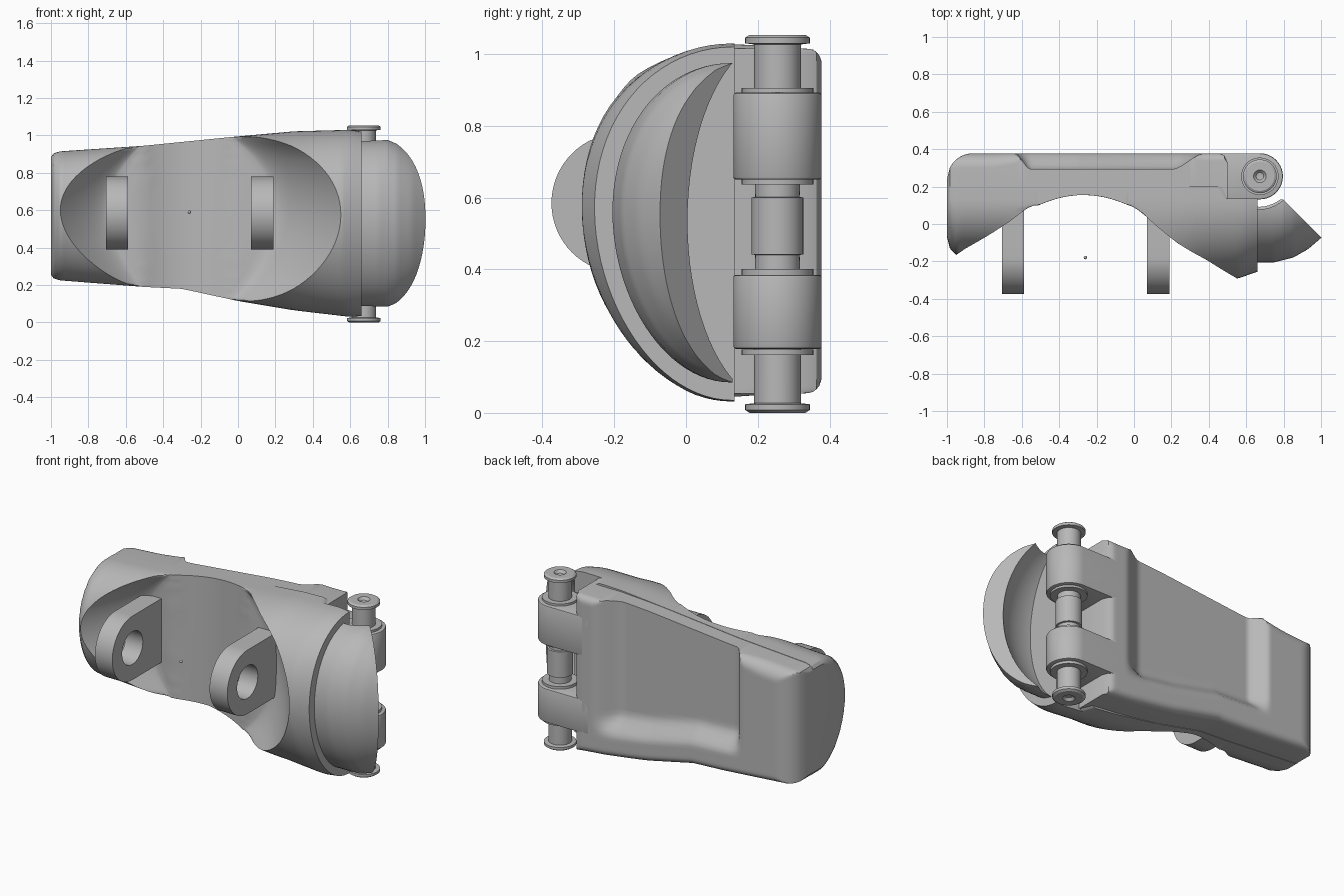
import bpy, bmesh, math
from mathutils import Matrix

if "Cube" in bpy.data.objects:
    bpy.data.objects.remove(bpy.data.objects["Cube"], do_unlink=True)

grey = bpy.data.materials.new("plain grey")
grey.use_nodes = True
COL = (0.48, 0.48, 0.48, 1)
grey.diffuse_color = COL
grey.node_tree.nodes["Principled BSDF"].inputs["Base Color"].default_value = COL


def finish(bm, name, angle=32):
    bmesh.ops.recalc_face_normals(bm, faces=bm.faces)
    me = bpy.data.meshes.new(name)
    bm.to_mesh(me)
    bm.free()
    ob = bpy.data.objects.new(name, me)
    bpy.context.scene.collection.objects.link(ob)
    me.materials.append(grey)
    smooth(ob, angle)
    return ob


def smooth(ob, angle):
    bpy.ops.object.select_all(action='DESELECT')
    ob.select_set(True)
    bpy.context.view_layer.objects.active = ob
    bpy.ops.object.shade_smooth_by_angle(angle=math.radians(angle))


def interp(table, x):
    if x <= table[0][0]:
        return table[0][1]
    for (a, fa), (b, fb) in zip(table, table[1:]):
        if x <= b:
            return fa + (fb - fa) * (x - a) / (b - a)
    return table[-1][1]


def ramp(a, b, x):
    t = min(1, max(0, (x - a) / (b - a)))
    return t * t * (3 - 2 * t)


def slab(nx, ns, front, back):
    """Closed solid between two grids; each function maps (column, s) to a point."""
    bm = bmesh.new()
    ss = [math.sin(math.pi * (j / ns - 0.5)) for j in range(ns + 1)]
    F, B = [[[bm.verts.new(fn(i, s)) for s in ss] for i in range(nx + 1)] for fn in (front, back)]
    for g in (F, B):
        for i in range(nx):
            for j in range(ns):
                bm.faces.new((g[i][j], g[i + 1][j], g[i + 1][j + 1], g[i][j + 1]))
    for j in (0, ns):
        for i in range(nx):
            bm.faces.new((F[i][j], F[i + 1][j], B[i + 1][j], B[i][j]))
    for i in (0, nx):
        for j in range(ns):
            bm.faces.new((F[i][j], F[i][j + 1], B[i][j + 1], B[i][j]))
    return bm


# Outline of the tapering body
TOP = [(-1, .885), (-.985, .905), (-.95, .915), (-.5, .945), (0, .995), (.3, 1.022), (.6, 1.03), (.66, 1.02)]
BOTTOM = [(-1, .255), (-.985, .235), (-.95, .225), (-.5, .19), (-.3, .18), (0, .115), (.3, .065), (.6, .03), (.66, .035)]
BULGE = [(-1, .2), (-.985, .26), (-.95, .295), (-.9, .288), (-.5, .29), (-.1, .4), (.08, .47), (.22, .47),
         (.38, .43), (.56, .42), (.66, .385)]


def height(x, s, inset=0):
    t, b = interp(TOP, x) - inset, interp(BOTTOM, x) + inset
    return (t + b) / 2 + (t - b) / 2 * s


def arc(s, skew):
    """Squared half-ellipse with its peak moved up by the skew."""
    return max(0, 1 - (s - skew * (1 - s * s)) ** 2)


# Front shell: two domed lobes with a scooped saddle, grid follows the scoop rim
SEG = [14, 12, 16, 14, 18]
COLS = [(k, n / SEG[k]) for k in range(5) for n in range(SEG[k])] + [(4, 1.0)]


def dome(x, s):
    return .13 - interp(BULGE, x) * math.sqrt(arc(s, .09))


def saddle(x):
    return .155 - .055 * min(1, ((x + .27) / .24) ** 2)


def station(i, s):
    k, f = COLS[i]
    q = arc(s, .09)
    br = [-1, -.54 - .41 * q ** .65, -.52 - .17 * q, -.04 + .23 * q, -.02 + .57 * q ** .58, .66]
    if k == 0:
        f = f ** 1.8
    return k, f, br, br[k] + (br[k + 1] - br[k]) * f


def shell_front(i, s):
    k, f, br, x = station(i, s)
    if k in (0, 4):
        y = dome(x, s)
    elif k == 2:
        y = saddle(x)
    else:
        rim, foot, p = (br[1], br[2], 1 - f) if k == 1 else (br[4], br[3], f)
        y = saddle(foot) + (dome(rim, s) - saddle(foot)) * p ** 1.4
    return (x, y, height(x, s))


def shell_back(i, s):
    x = station(i, s)[3]
    return (x, .2 if x < .47 else .135, height(x, s))


finish(slab(len(COLS) - 1, 44, shell_front, shell_back), "front_shell")

# Back block with rounded rim and a recess open at the top
NB = 100


def edge_round(d, r):
    return r - math.sqrt(max(0, r * r - (r - d) ** 2)) if d < r else 0


def block_inset(x):
    return .002 + .01 * ramp(0, .5, x)


def block_back(i, s):
    x = -1 + 1.5 * i / NB
    z, low, high = (height(x, t, block_inset(x)) for t in (s, -1, 1))
    cut = ramp(-.64, -.55, x) * (1 - ramp(.2, .38, x)) * ramp(low + .12, low + .24, z)
    top_radius = .08 - .04 * ramp(-.8, -.5, x)
    rim = max(edge_round(x + 1, .14), edge_round(.5 - x, .05), edge_round(z - low, .04),
              (1 - cut) * edge_round(high - z, top_radius))
    return (x, .378 - max(rim, .085 * cut), z)


def block_front(i, s):
    x = -1 + 1.5 * i / NB
    return (x, .17 if x < .42 else .13, height(x, s, block_inset(x)))


finish(slab(NB, 44, block_back, block_front), "back_block")

# End guard: half-tube cut on a slant, hollowed around the hinge
GUARD = [(.75, .33), (.85, .305), (.93, .26), (1, .2), (1.1, .1)]
GUARD_H = [(.8, .445), (.85, .428), (.9, .4), (.95, .365), (1, .33), (1.1, .25)]


def guard_point(i, s, y):
    x = .6 + .5 * i / 30
    return (x, y(x), .53 + interp(GUARD_H, x) * s)


def guard_front(i, s):
    return guard_point(i, s, lambda x: .125 - interp(GUARD, x) * math.sqrt(arc(s, .07)))


def guard_back(i, s):
    return guard_point(i, s, lambda x: .13)


bm = slab(30, 44, guard_front, guard_back)
cut = bmesh.ops.bisect_plane(bm, geom=bm.verts[:] + bm.edges[:] + bm.faces[:],
                             plane_co=(.93, 0, 0), plane_no=(1, 1, 0), clear_outer=True)
bmesh.ops.edgeloop_fill(bm, edges=[e for e in cut["geom_cut"] if isinstance(e, bmesh.types.BMEdge)])
guard = finish(bm, "end_guard")

bm = bmesh.new()
bmesh.ops.create_uvsphere(bm, u_segments=64, v_segments=40, radius=1,
                          matrix=Matrix.Translation((.67, .255, .535)) @ Matrix.Diagonal((.38, .34, .51, 1)))
cutter = finish(bm, "guard_cutter")
cutter.hide_render = True
mod = guard.modifiers.new("hollow", 'BOOLEAN')
mod.operation = 'DIFFERENCE'
mod.object = cutter
bpy.context.view_layer.objects.active = guard
bpy.ops.object.modifier_apply(modifier=mod.name)
bpy.data.objects.remove(cutter, do_unlink=True)
smooth(guard, 32)


# Front lugs: round-nosed plates with a hole
def lug(name, x0, x1):
    cy, cz, r, hole, end = -.18, .585, .195, .1, .32
    pts = [(-r * math.sin(a), r * math.cos(a)) for a in (math.pi * n / 32 for n in range(33))]
    pts += [(end * n / 6, -r) for n in range(1, 7)]
    pts += [(end, -r + 2 * r * n / 8) for n in range(1, 8)]
    pts += [(end * n / 6, r) for n in range(6, 0, -1)]
    bm = bmesh.new()
    rings = []
    for x in (x0, x1):
        rings.append([bm.verts.new((x, cy + u, cz + v)) for u, v in pts])
        rings.append([bm.verts.new((x, cy + u * hole / math.hypot(u, v), cz + v * hole / math.hypot(u, v)))
                      for u, v in pts])
    for a, b in ((0, 1), (0, 2), (1, 3), (2, 3)):
        for n in range(len(pts)):
            m = (n + 1) % len(pts)
            bm.faces.new((rings[a][n], rings[a][m], rings[b][m], rings[b][n]))
    finish(bm, name)


lug("right_lug", -.705, -.588)
lug("left_lug", .07, .19)

bm = bmesh.new()
bmesh.ops.create_uvsphere(bm, u_segments=12, v_segments=8, radius=.009,
                          matrix=Matrix.Translation((-.26, -.18, .59)))
finish(bm, "centre_bead")

# Hinge knuckles with arms running into the block
AX, AY = .673, .255


def knuckle(name, z0, z1):
    r = .123
    pts = [(AX + r * math.sin(a), AY + r * math.cos(a)) for a in (math.pi * n / 32 for n in range(33))]
    pts += [(.4, AY - r), (.4, AY + r)]
    bm = bmesh.new()
    f = bm.faces.new([bm.verts.new((x, y, z0)) for x, y in pts])
    ext = bmesh.ops.extrude_face_region(bm, geom=[f])
    top = [v for v in ext["geom"] if isinstance(v, bmesh.types.BMVert)]
    bmesh.ops.translate(bm, verts=top, vec=(0, 0, z1 - z0))
    ends = [e for e in bm.edges if abs(e.verts[0].co.z - e.verts[1].co.z) < 1e-5]
    bmesh.ops.bevel(bm, geom=ends, offset=.008, segments=2, affect='EDGES', profile=.5)
    finish(bm, name)


knuckle("lower_knuckle", .178, .385)
knuckle("upper_knuckle", .65, .893)


# Turned hinge pin with flanged, dimpled ends and washers
def lathe(name, profile, segs=48):
    bm = bmesh.new()
    vs = [bm.verts.new((AX + r, AY, z)) for r, z in profile]
    edges = [bm.edges.new(p) for p in zip(vs, vs[1:])]
    bmesh.ops.spin(bm, geom=vs + edges, cent=(AX, AY, 0), axis=(0, 0, 1),
                   angle=2 * math.pi, steps=segs, use_duplicate=False)
    bmesh.ops.remove_doubles(bm, verts=bm.verts, dist=1e-5)
    finish(bm, name)


END = [(0, .018), (.02, .015), (.034, 0), (.078, 0), (.09, .008), (.09, .024), (.065, .027)]
lathe("hinge_pin", END + [(.065, .2), (.062, .44), (.072, .442), (.072, .6), (.062, .602), (.065, .85)]
      + [(r, 1.054 - z) for r, z in reversed(END)])
for name, z in (("lower_outer", .161), ("lower_inner", .385), ("upper_inner", .637), ("upper_outer", .89)):
    lathe(name + "_washer", [(0, z), (.1, z), (.1, z + .016), (0, z + .016)])
